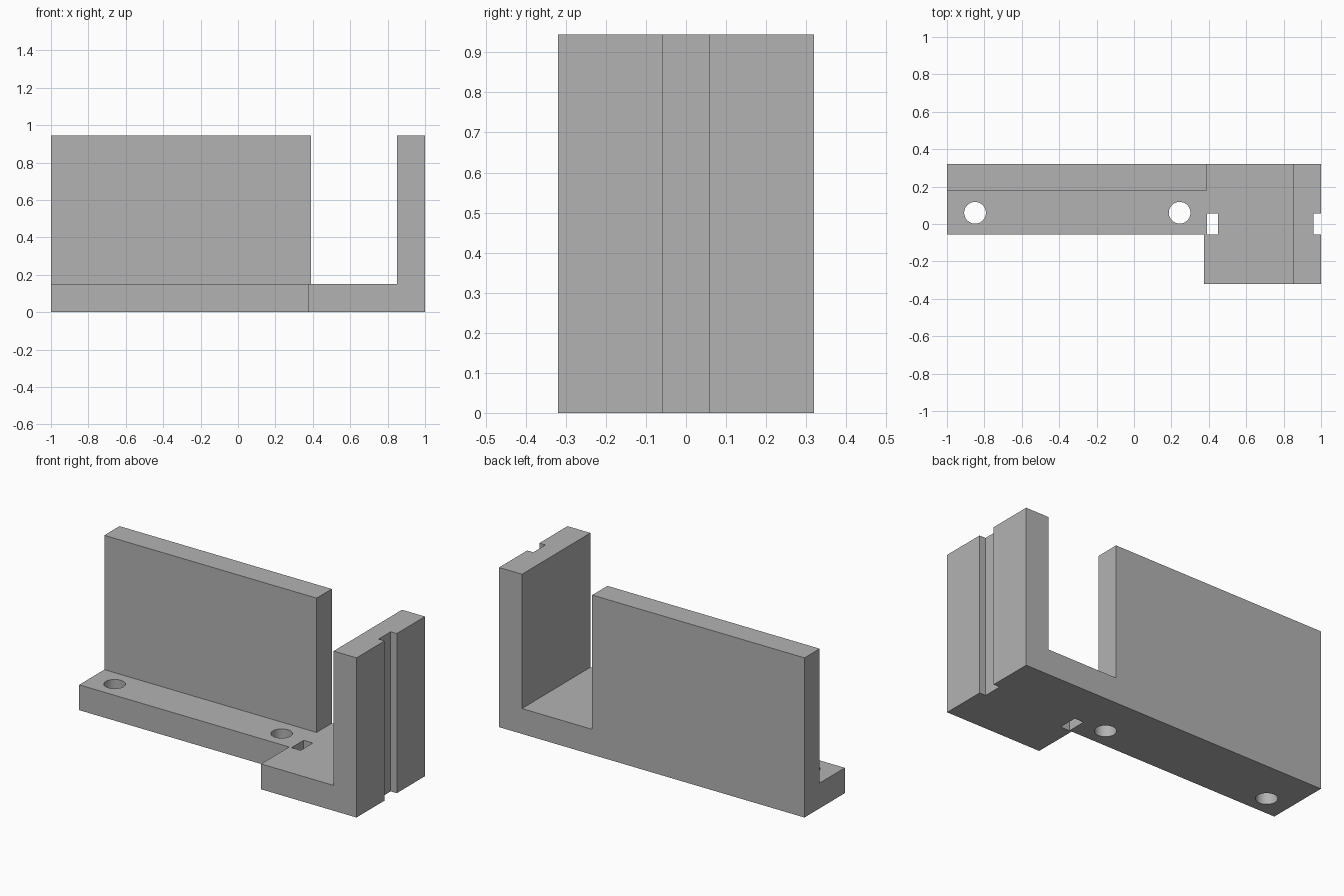
import bpy
import bmesh
import math

if "Cube" in bpy.data.objects:
    bpy.data.objects.remove(bpy.data.objects["Cube"], do_unlink=True)

grey = bpy.data.materials.new("plain grey")
grey.use_nodes = True
colour = (0.45, 0.45, 0.45, 1)
grey.diffuse_color = colour
grey.node_tree.nodes["Principled BSDF"].inputs["Base Color"].default_value = colour

BASE_TOP, TOP = 0.15, 0.945
BACK = 0.32
NOTCH_Y = 0.057


def prism(name, outline, z0, z1):
    """Upright solid with the given plan outline."""
    bm = bmesh.new()
    face = bm.faces.new([bm.verts.new((x, y, z0)) for x, y in outline])
    grown = bmesh.ops.extrude_face_region(bm, geom=[face])["geom"]
    verts = [g for g in grown if isinstance(g, bmesh.types.BMVert)]
    bmesh.ops.translate(bm, verts=verts, vec=(0, 0, z1 - z0))
    bmesh.ops.recalc_face_normals(bm, faces=bm.faces)
    mesh = bpy.data.meshes.new(name)
    bm.to_mesh(mesh)
    bm.free()
    mesh.materials.append(grey)
    obj = bpy.data.objects.new(name, mesh)
    bpy.context.collection.objects.link(obj)
    return obj


def box(name, x0, x1, y0, y1, z0, z1):
    return prism(name, [(x0, y0), (x1, y0), (x1, y1), (x0, y1)], z0, z1)


def circle(cx, cy, r, n=48):
    return [(cx + r * math.cos(math.tau * i / n), cy + r * math.sin(math.tau * i / n))
            for i in range(n)]


def combine(target, tool, operation):
    """Apply a boolean and discard the tool."""
    tool.hide_render = True
    mod = target.modifiers.new(operation.lower(), 'BOOLEAN')
    mod.operation = operation
    mod.solver = 'EXACT'
    mod.object = tool
    bpy.context.view_layer.objects.active = target
    bpy.ops.object.modifier_apply(modifier=mod.name)
    bpy.data.objects.remove(tool, do_unlink=True)


# Stepped base plate
bracket = prism("bracket", [(-1, -NOTCH_Y), (0.375, -NOTCH_Y), (0.375, -BACK),
                            (1, -BACK), (1, BACK), (-1, BACK)], 0, BASE_TOP)

# Long back wall and end post, rooted in the base
combine(bracket, box("back_wall", -1, 0.39, 0.178, BACK, 0, TOP), 'UNION')
combine(bracket, box("end_post", 0.85, 1, -BACK, BACK, 0, TOP), 'UNION')

# Screw holes
for x in (-0.85, 0.244):
    combine(bracket, prism("screw_hole", circle(x, 0.06, 0.058), -0.1, 0.3), 'DIFFERENCE')

# Slot in the base and groove down the outer side of the post
combine(bracket, box("slot", 0.39, 0.45, -NOTCH_Y, NOTCH_Y, -0.1, 0.3), 'DIFFERENCE')
combine(bracket, box("groove", 0.96, 1.1, -NOTCH_Y, NOTCH_Y, -0.1, 1.1), 'DIFFERENCE')

# Merge flush faces and smooth only the hole walls
bm = bmesh.new()
bm.from_mesh(bracket.data)
bmesh.ops.remove_doubles(bm, verts=bm.verts, dist=0.0001)
bmesh.ops.dissolve_limit(bm, angle_limit=0.01, verts=bm.verts, edges=bm.edges)
bm.to_mesh(bracket.data)
bm.free()
bpy.ops.object.select_all(action='DESELECT')
bracket.select_set(True)
bpy.context.view_layer.objects.active = bracket
bpy.ops.object.shade_smooth_by_angle(angle=math.radians(30))
